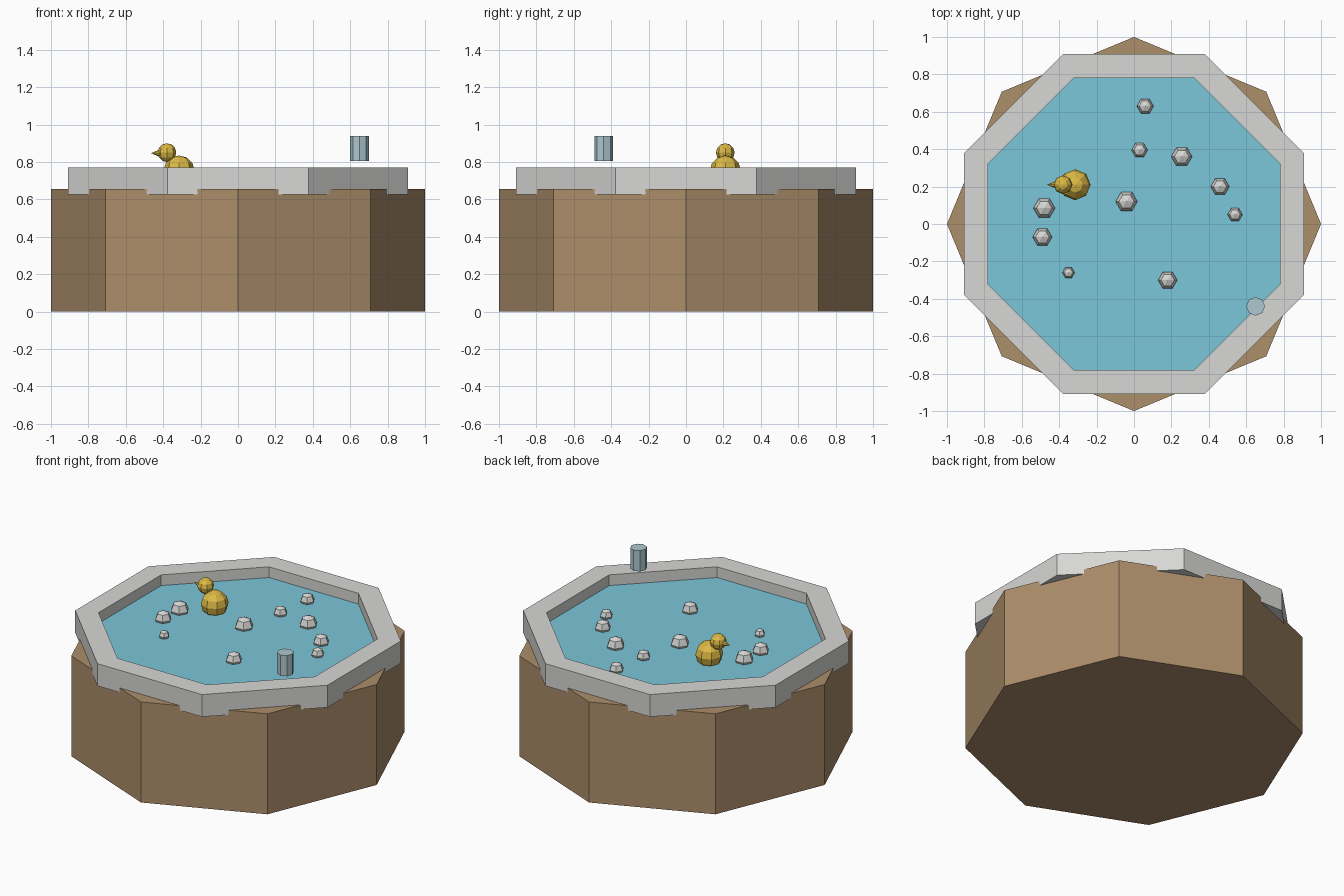
import bpy
import bmesh
from math import radians, pi
from mathutils import Matrix

cube = bpy.data.objects.get("Cube")
if cube:
    bpy.data.objects.remove(cube, do_unlink=True)


def material(name, rgb):
    linear = [((c / 255 + 0.055) / 1.055) ** 2.4 for c in rgb] + [1]
    mat = bpy.data.materials.new(name)
    mat.use_nodes = True
    mat.diffuse_color = linear
    mat.node_tree.nodes["Principled BSDF"].inputs["Base Color"].default_value = linear
    return mat


wood = material("warm_brown", (172, 142, 106))
stone = material("light_grey", (215, 215, 213))
water_blue = material("water_blue", (123, 198, 218))
yellow = material("duck_yellow", (220, 186, 70))
glass = material("pale_blue_grey", (174, 200, 208))


def finish(name, bm, mat, location=(0, 0, 0)):
    bmesh.ops.recalc_face_normals(bm, faces=bm.faces)
    mesh = bpy.data.meshes.new(name)
    bm.to_mesh(mesh)
    bm.free()
    mesh.materials.append(mat)
    obj = bpy.data.objects.new(name, mesh)
    obj.location = location
    bpy.context.collection.objects.link(obj)
    return obj


def prism(name, radius, bottom, top, mat, turn=0.0, x=0, y=0):
    bm = bmesh.new()
    bmesh.ops.create_cone(bm, cap_ends=True, segments=8, radius1=radius, radius2=radius,
                          depth=top - bottom, matrix=Matrix.Rotation(turn, 4, "Z"))
    return finish(name, bm, mat, (x, y, (bottom + top) / 2))


def ball(name, radius, location, mat, segments, rings, turn=0.0):
    bm = bmesh.new()
    bmesh.ops.create_uvsphere(bm, u_segments=segments, v_segments=rings, radius=radius,
                              matrix=Matrix.Rotation(turn, 4, "Z"))
    return finish(name, bm, mat, location)


# Wooden tub and water surface
prism("tub_base", 1.0, 0, 0.655, wood)
prism("water", 0.90, 0.64, 0.70, water_blue, pi / 8)

# Hollow stone rim: a rectangular section swept round eight sides
bm = bmesh.new()
section = [(0.844, 0.625), (0.985, 0.625), (0.985, 0.77), (0.844, 0.77)]
rings = []
for i in range(8):
    spin = Matrix.Rotation(pi / 8 + i * pi / 4, 3, "Z")
    rings.append([bm.verts.new(spin @ Matrix.Identity(3) @ bm_co)
                  for bm_co in [Matrix.Translation((r, 0, z)).to_translation() for r, z in section]])
for i in range(8):
    a, b = rings[i], rings[(i + 1) % 8]
    for j in range(4):
        k = (j + 1) % 4
        bm.faces.new((a[j], b[j], b[k], a[k]))
finish("rim", bm, stone)

# Bubbles floating on the water: x, y, radius
bubbles = [(0.06, 0.63, 0.045), (0.03, 0.395, 0.043), (0.255, 0.36, 0.056),
           (0.46, 0.20, 0.05), (0.54, 0.05, 0.04), (-0.04, 0.12, 0.058),
           (-0.48, 0.085, 0.058), (-0.49, -0.07, 0.052), (-0.35, -0.26, 0.033),
           (0.18, -0.30, 0.051)]
for i, (x, y, r) in enumerate(bubbles):
    ball(f"bubble_{i + 1}", r, (x, y, 0.713), stone, 6, 4, radians(30))

# Toy duck facing right
ball("duck_body", 0.083, (-0.315, 0.21, 0.752), yellow, 8, 6)
ball("duck_head", 0.05, (-0.38, 0.21, 0.85), yellow, 8, 6)
bm = bmesh.new()
bmesh.ops.create_cone(bm, cap_ends=True, segments=8, radius1=0.025, radius2=0,
                      depth=0.06, matrix=Matrix.Rotation(-pi / 2, 4, "Y"))
finish("duck_beak", bm, yellow, (-0.435, 0.21, 0.847))

# Cup hovering above the rim
prism("cup", 0.05, 0.805, 0.94, glass, 0, 0.65, -0.44)
